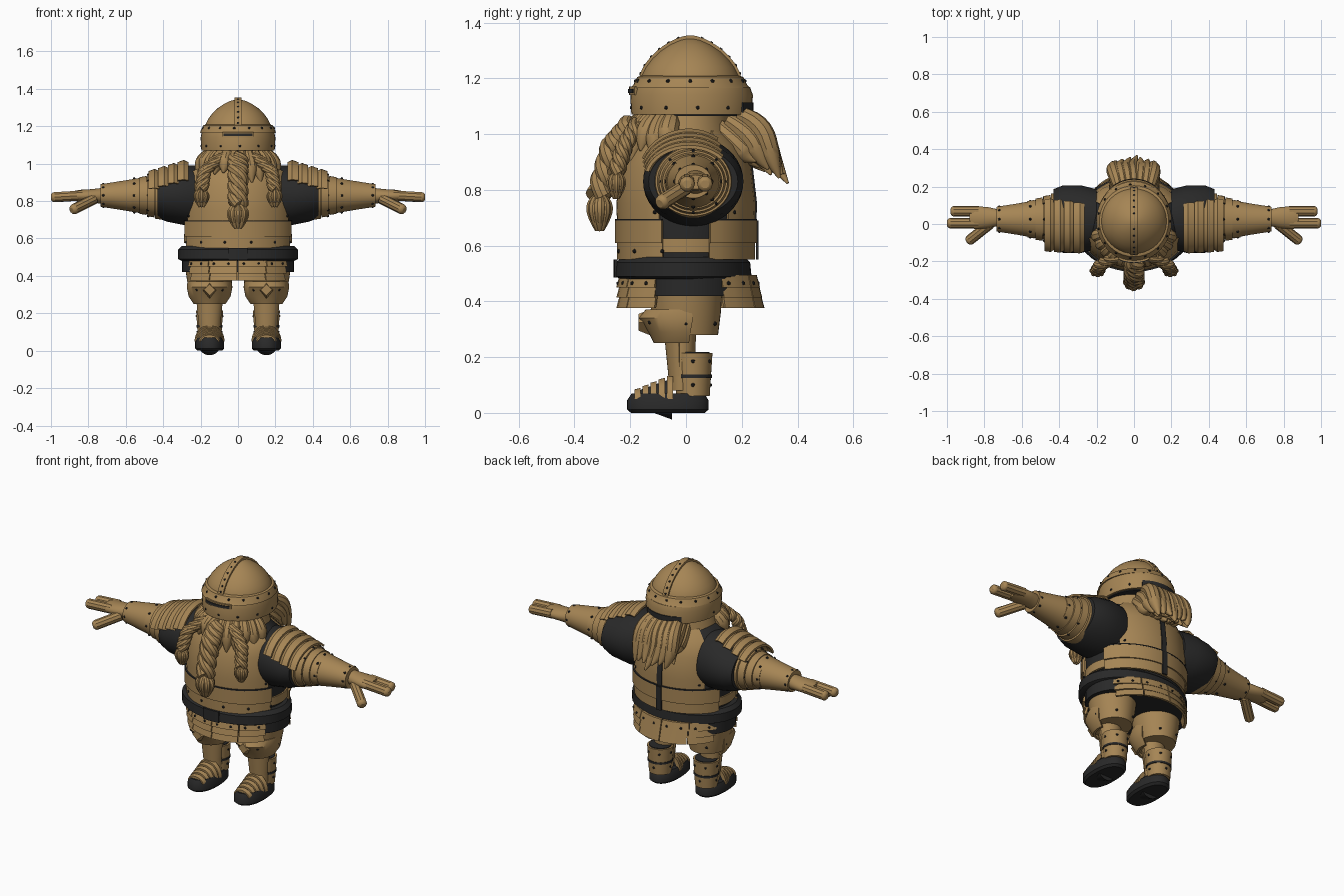
import bpy, bmesh, random
from math import sin, cos, radians, pi
from mathutils import Vector

random.seed(4)
if "Cube" in bpy.data.objects:
    bpy.data.objects.remove(bpy.data.objects["Cube"])
made = []


def material(name, color):
    m = bpy.data.materials.new(name)
    m.use_nodes = True
    m.diffuse_color = color
    m.node_tree.nodes["Principled BSDF"].inputs["Base Color"].default_value = color
    return m


GOLD = material("bronze", (0.38, 0.235, 0.09, 1))
DARK = material("charcoal", (0.022, 0.022, 0.022, 1))
AXES = {"x": lambda p, u, v: (p, u, v), "y": lambda p, u, v: (u, p, v), "z": lambda p, u, v: (u, v, p)}
UP = Vector((0, 0, 1))


def finish(name, data, mat, mirror):
    ob = bpy.data.objects.new(name, data)
    bpy.context.collection.objects.link(ob)
    data.materials.append(mat)
    if mirror:
        ob.modifiers.new("mirror", "MIRROR").use_mirror_merge = False
    made.append(ob)


def mesh_object(name, bm, mat, mirror):
    bmesh.ops.recalc_face_normals(bm, faces=bm.faces)
    me = bpy.data.meshes.new(name)
    bm.to_mesh(me)
    bm.free()
    finish(name, me, mat, mirror)


def curved(deg, power):
    """Point of a unit superellipse at the given angle."""
    c, s = cos(radians(deg)), sin(radians(deg))
    return [abs(k) ** (2 / power) * (1 if k > 0 else -1) for k in (c, s)]


def loft(name, rings, mat=GOLD, axis="z", at=(0, 0), arc=None, thick=0.012, mirror=False, power=2, sides=40):
    """Rings are (position, radius u, radius v) round the centre; arc makes an open shell plate."""
    bm = bmesh.new()
    loops = []
    for p, ru, rv in rings:
        def point(deg, inset=0):
            c, s = curved(deg, power)
            return bm.verts.new(AXES[axis](p, at[0] + (ru - inset) * c, at[1] + (rv - inset) * s))
        if arc:
            steps = max(3, int((arc[1] - arc[0]) / 8))
            degs = [arc[0] + (arc[1] - arc[0]) * i / steps for i in range(steps + 1)]
            loops.append([point(d) for d in degs] + [point(d, thick) for d in reversed(degs)])
        else:
            loops.append([point(360 * i / sides) for i in range(sides)])
    for a, b in zip(loops, loops[1:]):
        for i in range(len(a)):
            j = (i + 1) % len(a)
            bm.faces.new((a[i], a[j], b[j], b[i]))
    bm.faces.new(loops[0])
    bm.faces.new(loops[-1])
    mesh_object(name, bm, mat, mirror)


def hoop(name, start, width, ru, rv, *args, flare=0, **kw):
    """Straight or flared band round an axis."""
    loft(name, [(start, ru, rv), (start + width, ru + flare, rv + flare)], *args, **kw)


def strands(name, paths, mirror=False):
    """Each path is a list of (point, radius) swept as a tapered tube."""
    curve = bpy.data.curves.new(name, "CURVE")
    curve.dimensions = "3D"
    curve.bevel_depth, curve.bevel_resolution, curve.resolution_u = 1, 3, 4
    curve.use_fill_caps = True
    for path in paths:
        spline = curve.splines.new("NURBS")
        spline.points.add(len(path) - 1)
        for q, (co, r) in zip(spline.points, path):
            q.co, q.radius = (*co, 1), r
        spline.order_u, spline.use_endpoint_u = 3, True
    finish(name, curve, GOLD, mirror)


def rivets(name, spots, mirror=False):
    bm = bmesh.new()
    for spot in spots:
        new = bmesh.ops.create_icosphere(bm, subdivisions=1, radius=0.008)
        bmesh.ops.translate(bm, verts=new["verts"], vec=spot)
    mesh_object(name, bm, DARK, mirror)


def around(p, ru, rv, degs, at=(0, 0), axis="z"):
    return [AXES[axis](p, at[0] + ru * cos(radians(d)), at[1] + rv * sin(radians(d))) for d in degs]


def plait(name, spine, twist, tuft, mirror=False):
    """Three twisted strands along a spine, ending in a flared tuft."""
    spine = [Vector(p) for p in spine]
    paths = []
    steps = 12
    for k in range(3):
        path = []
        for i in range(steps + 1):
            f = i / steps * (len(spine) - 1)
            j = min(int(f), len(spine) - 2)
            a = i * 1.1 + k * 2 * pi / 3
            path.append((spine[j].lerp(spine[j + 1], f - j) + Vector((cos(a), sin(a) * 0.7, 0)) * twist, twist))
        paths.append(path)
    end = spine[-1]
    for k in range(8):
        d = Vector((cos(k * pi / 4), sin(k * pi / 4) * 0.7, 0)) * tuft * 0.7
        paths.append([(end, tuft / 4), (end + d - UP * tuft * 0.4, tuft * 0.4),
                      (end + d - UP * tuft * 1.3, tuft * 0.4), (end + d * 0.4 - UP * tuft * 2.3, tuft / 10)])
    strands(name, paths, mirror)


# Torso: dark tunic under front and back plates
body = [(0.5, 0.27, 0.21), (0.62, 0.28, 0.235), (0.75, 0.285, 0.24), (0.88, 0.275, 0.225), (0.96, 0.25, 0.185), (1.02, 0.17, 0.13)]
plates = [(p, a + 0.01, b + 0.01) for p, a, b in body]
loft("tunic", body, DARK)
loft("breastplate", plates[1:], arc=(203, 337))
loft("backplate", plates[1:], arc=(38, 142))
loft("back_strap", [(p, a + 0.005, b + 0.005) for p, a, b in plates[1:-1]], DARK, arc=(87, 93), thick=0.009)
hoop("collar", 0.97, 0.1, 0.19, 0.17, flare=-0.02)
for side, middle in (("front", 270), ("back", 90)):
    arc = (middle - 70, middle + 70)
    hoop(f"{side}_upper_waist_plate", 0.61, 0.08, 0.305, 0.255, arc=arc)
    hoop(f"{side}_lower_waist_plate", 0.55, 0.07, 0.295, 0.248, arc=arc)
    hoop(f"{side}_waist_seam", 0.69, 0.006, 0.306, 0.256, DARK, arc=arc, thick=0.009)
hoop("waist_back_strap", 0.55, 0.14, 0.31, 0.26, DARK, arc=(87, 93), thick=0.009)
hoop("waist_band", 0.575, 0.05, 0.288, 0.237)
rivets("torso_rivets", [q for drop in (0, 0.16) for q in around(0.88 - drop, 0.285 + drop / 16, 0.235 + drop / 16, (207, 333, 45, 135))]
       + around(0.58, 0.295, 0.248, range(200, 345, 28)))

# Belt, buckle, hips and layered skirt plates
loft("belt", [(0.48, 0.3, 0.225), (0.49, 0.32, 0.245), (0.54, 0.32, 0.24), (0.56, 0.3, 0.22)], DARK, at=(0, -0.01))
hoop("buckle", 0.485, 0.065, 0.33, 0.26, DARK, arc=(261, 279))
hoop("hips", 0.42, 0.08, 0.3, 0.22, DARK, at=(0, 0.01))
for side, start, lift in (("front", 206, 0), ("back", 30, 0.016)):
    for tier in range(3):
        reach = 0.25 + lift * (1 + tier / 2)
        for i in range(4):
            left = start + i * 32
            hoop(f"{side}_skirt_{tier}_{i}", 0.45 - tier * 0.037, 0.045, 0.298 - tier * 0.006, reach,
                 flare=-0.012, arc=(left, left + 31), thick=0.014)
    rivets(f"{side}_skirt_rivets", around(0.465, 0.294, 0.243 + lift, range(start + 6, start + 128, 16)))

# Legs: thigh armour, knee guards, greaves
leg = 0.152
hip, calf, heel = (leg, 0), (leg, -0.015), (leg, 0.025)
loft("thigh", [(0.28, 0.1, 0.115), (0.36, 0.118, 0.125), (0.44, 0.13, 0.13)], at=hip, mirror=True)
loft("knee_guard", [(0.25, 0.085, 0.1), (0.29, 0.112, 0.12), (0.34, 0.122, 0.155), (0.37, 0.118, 0.13)],
     at=calf, arc=(165, 375), mirror=True)
hoop("knee_stud", -0.17, 0.05, 0.03, 0.03, axis="y", at=(leg, 0.325), flare=0.02, sides=4, mirror=True)
hoop("shin", 0.08, 0.22, 0.052, 0.042, at=calf, flare=0.01, mirror=True)
hoop("greave", 0.13, 0.12, 0.058, 0.048, at=calf, flare=0.012, arc=(190, 350), mirror=True)
rivets("leg_rivets", around(0.32, 0.116, 0.12, (0, 60, 120)) and around(0.32, 0.112, 0.12, (0, 60, 120), hip)
       + around(0.325, 0.118, 0.14, (235, 305), calf), mirror=True)

# Boots: dark shoe, tall shaft, stepped toe plates
loft("shoe", [(0, 0.066, 0.132), (0.012, 0.078, 0.146), (0.045, 0.078, 0.146), (0.07, 0.066, 0.13)],
     DARK, at=(leg, -0.065), mirror=True, power=2.3)
hoop("boot_shaft", 0.06, 0.155, 0.062, 0.06, at=heel, flare=0.01, mirror=True)
hoop("boot_lining", 0.2, 0.019, 0.062, 0.06, DARK, at=heel, mirror=True)
hoop("ankle_strap", 0.125, 0.012, 0.07, 0.068, DARK, at=heel, mirror=True)
for i in range(5):
    hoop(f"toe_plate_{i}", i * 0.029 - 0.185, 0.022, 0.05 + i * 0.006, 0.034 + i * 0.012,
         axis="y", at=(leg, 0.05), arc=(0, 180), flare=0.006, thick=0.022, mirror=True)
loft("toe_gaps", [(-0.17, 0.046, 0.03), (-0.05, 0.066, 0.074)], DARK, axis="y", at=(leg, 0.05), mirror=True)
rivets("boot_rivets", around(0.185, 0.068, 0.066, range(0, 360, 60), heel) + around(0.1, 0.063, 0.061, (0, 90, 180), heel), mirror=True)

# Sleeves, layered shoulder plates and arms
arm = dict(axis="x", at=(0.026, 0.83), mirror=True)
loft("sleeve", [(0.2, 0.16, 0.16), (0.28, 0.18, 0.16), (0.38, 0.18, 0.14), (0.43, 0.16, 0.12)], DARK, **arm)
for i in range(4):
    x, r, top = 0.265 + i * 0.052, 0.17 - i * 0.007, 0.168 - i * 0.016
    loft(f"shoulder_plate_{i}", [(x, r, top), (x + 0.025, r + 0.015, top + 0.012), (x + 0.058, r + 0.01, top)],
         axis="x", at=(0.01, 0.84), arc=(55 - i * 5, 155 + i * 4), mirror=True)
    band = 0.142 - i * 0.013
    hoop(f"arm_band_{i}", 0.405 + i * 0.042, 0.038, band, band - 0.012, flare=-0.006, **arm)
loft("forearm", [(0.4, 0.125, 0.115), (0.56, 0.095, 0.088), (0.62, 0.084, 0.078), (0.735, 0.066, 0.06)], **arm)
rivets("arm_rivets", [q for x, r in ((0.48, 0.116), (0.555, 0.096), (0.72, 0.066))
                      for q in around(x, r, r - 0.006, range(0, 360, 45), arm["at"], "x")], mirror=True)

# Hands
loft("palm", [(0.73, 0.045, 0.042), (0.78, 0.056, 0.036), (0.85, 0.062, 0.032), (0.88, 0.05, 0.025)],
     axis="x", at=(0.034, 0.828), mirror=True)


def finger(root, tip):
    root, tip = Vector(root), Vector(tip)
    return [(root.lerp(tip, f), 0.028 if f < 1 else 0.015) for f in (0, 0.4, 0.8, 0.96, 1)]


strands("fingers", [finger((0.83, 0.068, 0.83), (0.98, 0.068, 0.82)), finger((0.83, 0.004, 0.83), (1, 0.004, 0.82)),
                    finger((0.77, 0, 0.81), (0.89, -0.095, 0.75))], mirror=True)

# Helmet: dome, band, face skirt, ridge and visor slit
crown, face = (0, 0.015), (0, 0.02)
dome = [curved(d, 1.6) for d in range(0, 88, 12)]
loft("helmet_dome", [(1.19 + 0.155 * s, 0.178 * c, 0.178 * c) for c, s in dome], at=crown)
loft("helmet_band", [(1.165, 0.202, 0.215), (1.175, 0.2, 0.205), (1.205, 0.185, 0.19), (1.21, 0.17, 0.175)], at=crown)
loft("helmet_face", [(1.07, 0.196, 0.216), (1.14, 0.2, 0.22), (1.168, 0.194, 0.21)], at=face)
hoop("helmet_ridge", -0.018, 0.036, 0.184, 0.16, axis="x", at=(0.015, 1.195), arc=(4, 176), thick=0.02, power=1.6)
hoop("visor_frame", 1.14, 0.03, 0.206, 0.225, at=face, arc=(246, 294))
hoop("visor_slit", 1.147, 0.015, 0.21, 0.229, DARK, at=face, arc=(248, 292), thick=0.009)
hoop("neck_opening", 1.068, 0.045, 0.203, 0.223, DARK, at=face, arc=(56, 124), thick=0.009)
hoop("helmet_lining", 1.064, 0.01, 0.185, 0.2, DARK, at=face)
rivets("helmet_rivets", around(1.19, 0.191, 0.196, range(0, 360, 24), crown) + around(1.095, 0.195, 0.215, range(180, 400, 31), face)
       + [(0, 0.015 + side * 0.18 * c, 1.195 + 0.156 * s) for c, s in dome[1:-1] for side in (-1, 1)])

# Beard: fringe of locks and three plaits
fringe = []
for i in range(12):
    a = radians(198 + i * 13)
    out = Vector((cos(a), sin(a), 0))
    rim = out * 0.16 + UP * 1.055
    drop = UP * random.uniform(0.1, 0.17)
    fringe.append([(rim, 0.03), (rim + out * 0.03 - drop / 4, 0.042),
                   (rim + out * 0.055 - drop * 0.65, 0.034), (rim + out * 0.07 - drop, 0.004)])
strands("beard_fringe", fringe)
plait("centre_plait", [(0, -0.19, 1.04), (0, -0.26, 0.96), (0, -0.31, 0.78)], 0.031, 0.055)
plait("side_plait", [(0.09, -0.17, 1.04), (0.18, -0.22, 0.96), (0.195, -0.25, 0.86)], 0.021, 0.04, True)

# Hair falling behind the helmet in three layers of heavy locks
hair = []
for i in range(7):
    f = i / 3 - 1
    for layer in range(3):
        deep = layer * 0.04
        low = 0.8 + deep / 2 + abs(f) * 0.04 + random.uniform(0, 0.05)
        sway = random.uniform(-0.02, 0.02)
        hair.append([((f * 0.08, 0.19 - deep, 1.07 - deep / 2), 0.03), ((f * 0.1, 0.265 - deep, 1.045 - deep), 0.042),
                     ((f * 0.1 + sway, 0.305 - deep, 0.92), 0.038), ((f * 0.11 - sway, 0.365 - deep - abs(f) * 0.03, low), 0.005)])
strands("hair", hair)

# Turn curves into meshes and shade everything smooth with crisp edges
bpy.ops.object.select_all(action="DESELECT")
for ob in made:
    ob.select_set(True)
bpy.context.view_layer.objects.active = made[0]
bpy.ops.object.convert(target="MESH")
bpy.ops.object.shade_smooth_by_angle(angle=radians(35))
